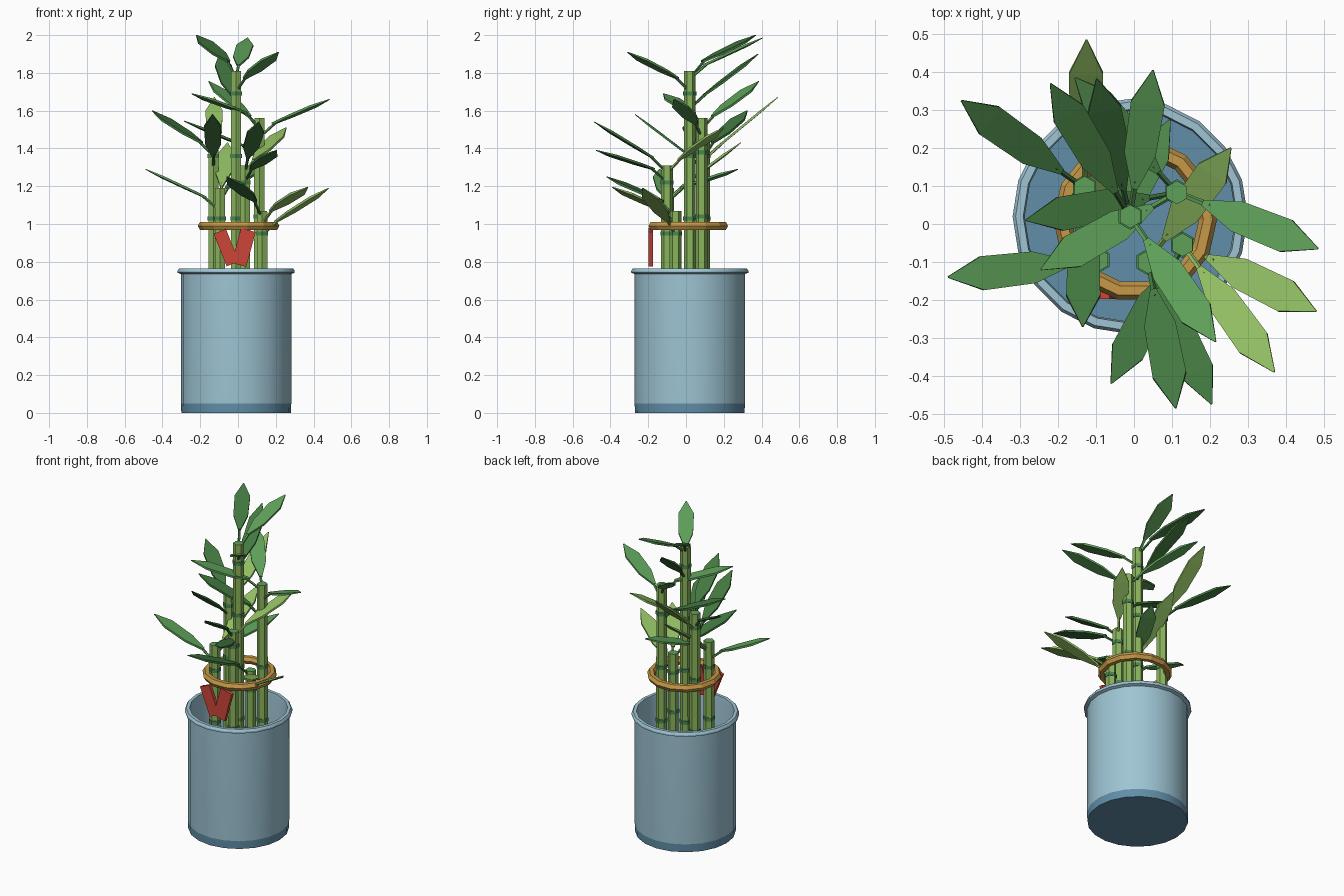
import bpy, bmesh, math
from mathutils import Vector

if "Cube" in bpy.data.objects:
    bpy.data.objects.remove(bpy.data.objects["Cube"])


def lin(c):
    return c / 12.92 if c <= 0.04045 else ((c + 0.055) / 1.055) ** 2.4


def mat(name, r, g, b):
    m = bpy.data.materials.new(name)
    m.diffuse_color = (lin(r), lin(g), lin(b), 1)
    m.use_nodes = True
    m.node_tree.nodes["Principled BSDF"].inputs["Base Color"].default_value = m.diffuse_color
    return m


POT = mat("pale_blue", 0.62, 0.77, 0.83)
BASE = mat("slate_blue", 0.38, 0.56, 0.66)
GOLD = mat("gold", 0.78, 0.60, 0.28)
RED = mat("red", 0.80, 0.27, 0.22)
STALK = mat("stalk_green", 0.54, 0.71, 0.36)
NODE = mat("node_green", 0.29, 0.53, 0.32)
LEAF = {"mid": mat("leaf_green", 0.37, 0.63, 0.35),
        "light": mat("leaf_light_green", 0.57, 0.75, 0.39),
        "dark": mat("leaf_dark_green", 0.26, 0.47, 0.25)}


def finish(bm, name, mats, loc=(0, 0, 0)):
    bmesh.ops.recalc_face_normals(bm, faces=bm.faces)
    me = bpy.data.meshes.new(name)
    bm.to_mesh(me)
    bm.free()
    for m in mats:
        me.materials.append(m)
    ob = bpy.data.objects.new(name, me)
    ob.location = loc
    bpy.context.collection.objects.link(ob)
    return ob


def skin(bm, rings, closed=False):
    """Join rings of vertices into a tube; cap the ends unless closed."""
    n = len(rings[0])
    pairs = list(zip(rings, rings[1:]))
    if closed:
        pairs.append((rings[-1], rings[0]))
    for a, b in pairs:
        for i in range(n):
            j = (i + 1) % n
            bm.faces.new((a[i], a[j], b[j], b[i]))
    if not closed:
        bm.faces.new(rings[0])
        bm.faces.new(rings[-1])


def lathe(name, profile, sides, mats, loc, closed=False, turn=0.0):
    bm = bmesh.new()
    rings = [[bm.verts.new((r * math.cos(turn + math.tau * i / sides),
                            r * math.sin(turn + math.tau * i / sides), z))
              for i in range(sides)] for r, z in profile]
    skin(bm, rings, closed)
    return finish(bm, name, mats, loc)


# Pot: open shell with a rolled rim, dark foot band and dark floor
pot = lathe("pot", [(0.29, 0), (0.292, 0.05), (0.292, 0.735), (0.31, 0.742),
                    (0.31, 0.752), (0.302, 0.765), (0.282, 0.765), (0.278, 0.74),
                    (0.278, 0.06)], 20, [POT, BASE], (-0.01, 0.02, 0))
for p in pot.data.polygons:
    if p.center.z < 0.07:
        p.material_index = 1
bpy.context.view_layer.objects.active = pot
pot.select_set(True)
bpy.ops.object.shade_smooth_by_angle(angle=math.radians(30))
pot.select_set(False)

# Gold band tying the stalks
lathe("band", [(0.192 + 0.024 * math.cos(k * math.tau / 6),
                0.99 + 0.025 * math.sin(k * math.tau / 6)) for k in range(6)],
      14, [GOLD], (0.003, 0.012, 0), closed=True)

# Red ribbon tails: two tilted plates
for name, x, z, w, h, tilt in (("ribbon_left", -0.062, 0.875, 0.07, 0.185, -22),
                               ("ribbon_right", 0.03, 0.876, 0.08, 0.19, 15)):
    bm = bmesh.new()
    bmesh.ops.create_cube(bm, size=1)
    bmesh.ops.scale(bm, vec=(w, 0.022, h), verts=bm.verts)
    ob = finish(bm, name, [RED], (x, -0.187, z))
    ob.rotation_euler.y = math.radians(tilt)

# Leaf: thin pointed blade with level sides, on a thin stem
BLADE = ((0.0, 0.008), (0.3, 0.042), (0.72, 0.045), (1.0, 0.002))


def leaf(name, sx, sy, top, tip, zb, shade):
    tip = Vector(tip)
    flat = Vector((tip.x - sx, tip.y - sy, 0))
    base = Vector((sx, sy, zb)) + flat * (0.075 / flat.length)
    d = tip - base
    side = Vector((-flat.y, flat.x, 0)).normalized()
    up = d.normalized().cross(side)
    bm = bmesh.new()
    rings = []
    for t, w in BLADE:
        c = base + d * t
        h = 0.006 if t < 1 else 0.002
        rings.append([bm.verts.new(c + side * a * w + up * b * h)
                      for a, b in ((-1, -1), (1, -1), (1, 1), (-1, 1))])
    skin(bm, rings)
    start = Vector((sx, sy, min(zb - 0.07, top - 0.04)))
    stem = [[bm.verts.new(c + side * 0.008 * math.cos(k * math.tau / 5)
                          + up * 0.008 * math.sin(k * math.tau / 5))
             for k in range(5)] for c in (start, base + d * 0.06)]
    skin(bm, stem)
    finish(bm, name, [LEAF[shade]])


# Stalks: (x, y, top, node heights, leaves as (tip, base height, shade))
STALKS = {
    "centre": (-0.01, 0.02, 1.81, (0.70, 1.03, 1.36, 1.69), [
        ((0.215, -0.31, 1.91), 1.77, "mid"), ((-0.22, 0.37, 2.0), 1.86, "dark"),
        ((-0.098, 0.382, 1.90), 1.68, "dark"), ((0.05, 0.405, 1.985), 1.84, "mid")]),
    "back_right": (0.113, 0.083, 1.56, (0.70, 1.04, 1.38), [
        ((0.485, -0.065, 1.66), 1.53, "mid"), ((-0.245, -0.12, 1.69), 1.585, "mid"),
        ((-0.285, 0.01, 1.545), 1.41, "dark"), ((-0.155, 0.385, 1.755), 1.57, "mid")]),
    "back_left": (-0.13, 0.095, 1.45, (0.70, 1.03, 1.36), [
        ((-0.135, -0.27, 1.58), 1.36, "dark"), ((-0.455, 0.325, 1.60), 1.43, "dark"),
        ((-0.125, 0.485, 1.67), 1.41, "light")]),
    "front": (0.037, -0.10, 1.31, (0.70, 0.95, 1.22), [
        ((0.205, -0.475, 1.39), 1.29, "dark"), ((0.11, -0.485, 1.54), 1.35, "dark"),
        ((0.255, 0.20, 1.51), 1.34, "light")]),
    "front_right": (0.128, -0.055, 1.07, (0.70, 0.95), [
        ((0.48, -0.23, 1.19), 1.01, "light"), ((0.37, -0.39, 1.195), 1.07, "light"),
        ((-0.06, -0.42, 1.25), 1.12, "dark")]),
    "front_left": (-0.095, -0.095, 1.19, (0.70, 1.03), [
        ((-0.49, -0.14, 1.29), 1.14, "mid"), ((0.095, 0.275, 1.29), 1.19, "mid"),
        ((-0.055, 0.29, 1.43), 1.20, "light")]),
}
for name, (x, y, top, nodes, leaves) in STALKS.items():
    st = lathe(name + "_stalk", [(0.032, 0.06), (0.031, top)], 6,
               [STALK, LEAF["mid"]], (x, y, 0), turn=math.pi / 6)
    for p in st.data.polygons:
        if p.normal.z > 0.9:
            p.material_index = 1
    for i, z in enumerate(nodes):
        lathe(f"{name}_node_{i + 1}", [(0.035, z - 0.011), (0.035, z + 0.011)], 6,
              [NODE], (x, y, 0), turn=math.pi / 6)
    for i, (tip, zb, shade) in enumerate(leaves):
        leaf(f"{name}_leaf_{i + 1}", x, y, top, tip, zb, shade)
